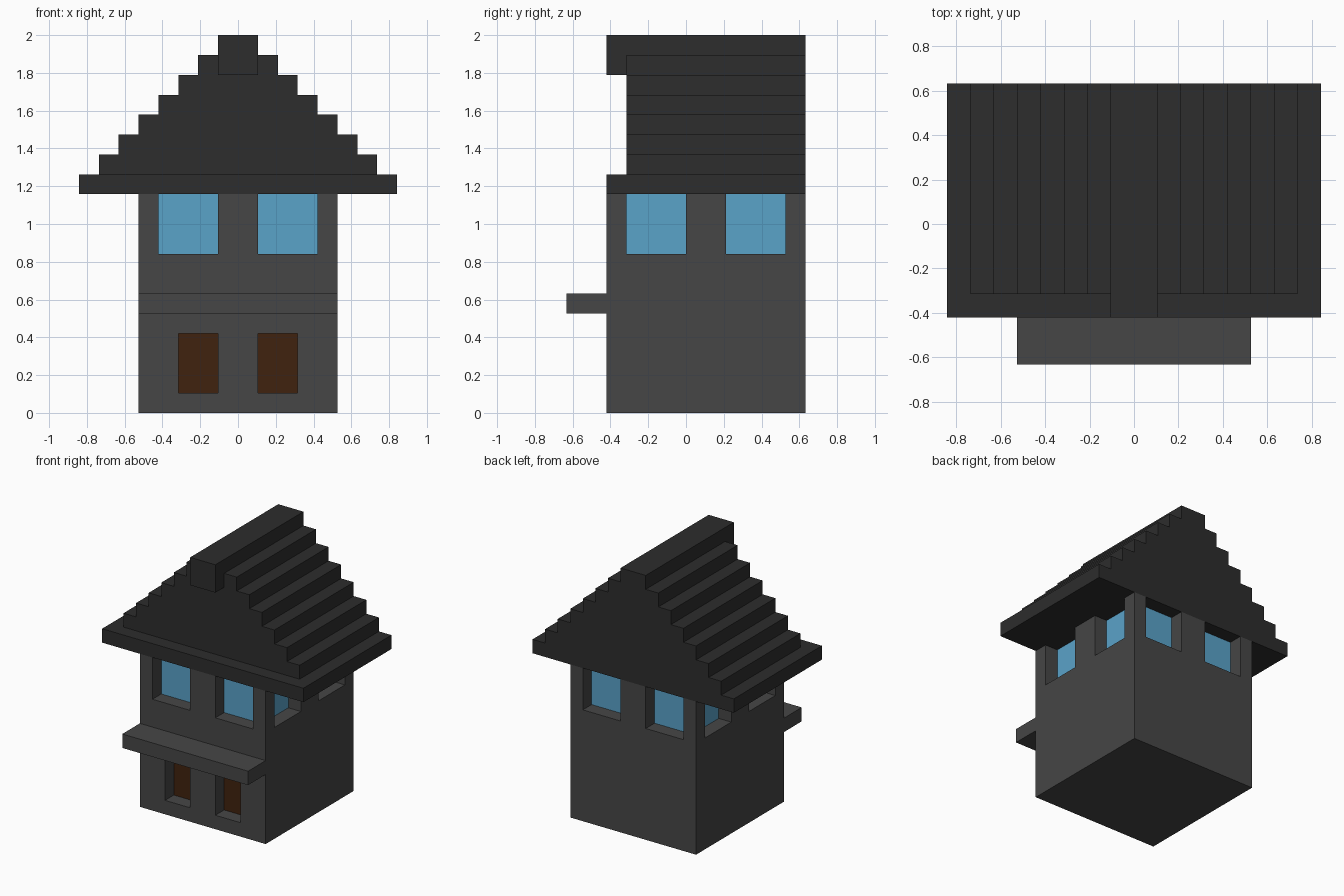
import bpy, bmesh
from mathutils import Vector

if "Cube" in bpy.data.objects:
    bpy.data.objects.remove(bpy.data.objects["Cube"])

U = 2 / 19  # one block


def material(name, rgb):
    m = bpy.data.materials.new(name)
    m.diffuse_color = (*rgb, 1)
    m.use_nodes = True
    m.node_tree.nodes["Principled BSDF"].inputs["Base Color"].default_value = m.diffuse_color
    return m


WALL = material("wall_grey", (0.061, 0.061, 0.061))
ROOF = material("roof_charcoal", (0.026, 0.026, 0.026))
GLASS = material("glass_blue", (0.102, 0.366, 0.584))
DOOR = material("door_brown", (0.051, 0.016, 0.0045))


def finish(name, bm, *mats):
    bmesh.ops.scale(bm, vec=(U, U, U), verts=bm.verts)
    me = bpy.data.meshes.new(name)
    bm.to_mesh(me)
    bm.free()
    for m in mats:
        me.materials.append(m)
    ob = bpy.data.objects.new(name, me)
    bpy.context.collection.objects.link(ob)


def box_bm(lo, hi):
    bm = bmesh.new()
    bmesh.ops.create_cube(bm, size=1)
    for v in bm.verts:
        v.co = [lo[i] if v.co[i] < 0 else hi[i] for i in range(3)]
    return bm


def box(name, lo, hi, mat):
    finish(name, box_bm(lo, hi), mat)


# House body: cut a block along the opening edges, then push openings inward
bm = box_bm((-5, -4, 0), (5, 6, 11))
for axis, cuts in enumerate([(-4, -3, -1, 1, 3, 4), (-3, 0, 2, 5), (1, 4, 8)]):
    for c in cuts:
        co, no = Vector(), Vector()
        co[axis], no[axis] = c, 1
        bmesh.ops.bisect_plane(bm, geom=bm.verts[:] + bm.edges[:] + bm.faces[:],
                               plane_co=co, plane_no=no)


def recess(normal, along, span, heights, index):
    """Push one opening a block deep and colour its back."""
    n = Vector(normal)
    bm.normal_update()
    faces = []
    for f in bm.faces:
        c = f.calc_center_median()
        on_wall = n.dot(c - Vector((0, 1, 0))) > 4.9
        if (on_wall and f.normal.dot(n) > 0.9 and span[0] < c[along] < span[1]
                and heights[0] < c.z < heights[1]):
            faces.append(f)
    geom = bmesh.ops.extrude_face_region(bm, geom=faces)["geom"]
    old = [f for f in faces if f.is_valid]
    if old:
        bmesh.ops.delete(bm, geom=old, context='FACES_ONLY')
    for g in geom:
        if isinstance(g, bmesh.types.BMVert):
            g.co -= n
        elif isinstance(g, bmesh.types.BMFace):
            g.material_index = index


for s in (-1, 1):
    for span in ((-4, -1), (1, 4)):      # front and back windows
        recess((0, s, 0), 0, span, (8, 11), 1)
    for span in ((-3, 0), (2, 5)):       # side windows
        recess((s, 0, 0), 1, span, (8, 11), 1)
for span in ((-3, -1), (1, 3)):          # doors
    recess((0, -1, 0), 0, span, (1, 4), 2)

# The roof closes the top of the body
top = [f for f in bm.faces if all(v.co.z > 10.99 for v in f.verts)]
bmesh.ops.delete(bm, geom=top, context='FACES')
finish("house_body", bm, WALL, GLASS, DOOR)

# Ledge above the doors
box("front_ledge", (-5, -6, 5), (5, -4, 6), WALL)

# Eaves slab
box("roof_eaves", (-8, -4, 11), (8, 6, 12), ROOF)

# Stepped roof: staircase profile extruded front to back
right = []
for i in range(7):
    right += [(7 - i, 12 + i), (7 - i, 13 + i)]
profile = right + [(-x, z) for x, z in reversed(right)]
bm = bmesh.new()
face = bm.faces.new([bm.verts.new((x, -3, z)) for x, z in profile])
ext = bmesh.ops.extrude_face_region(bm, geom=[face], use_keep_orig=True)["geom"]
bmesh.ops.translate(bm, vec=(0, 9, 0),
                    verts=[g for g in ext if isinstance(g, bmesh.types.BMVert)])
bmesh.ops.recalc_face_normals(bm, faces=bm.faces)
finish("stepped_roof", bm, ROOF)

# Ridge beam end projecting over the front gable
box("ridge_beam_end", (-1, -4, 17), (1, -3, 19), ROOF)
